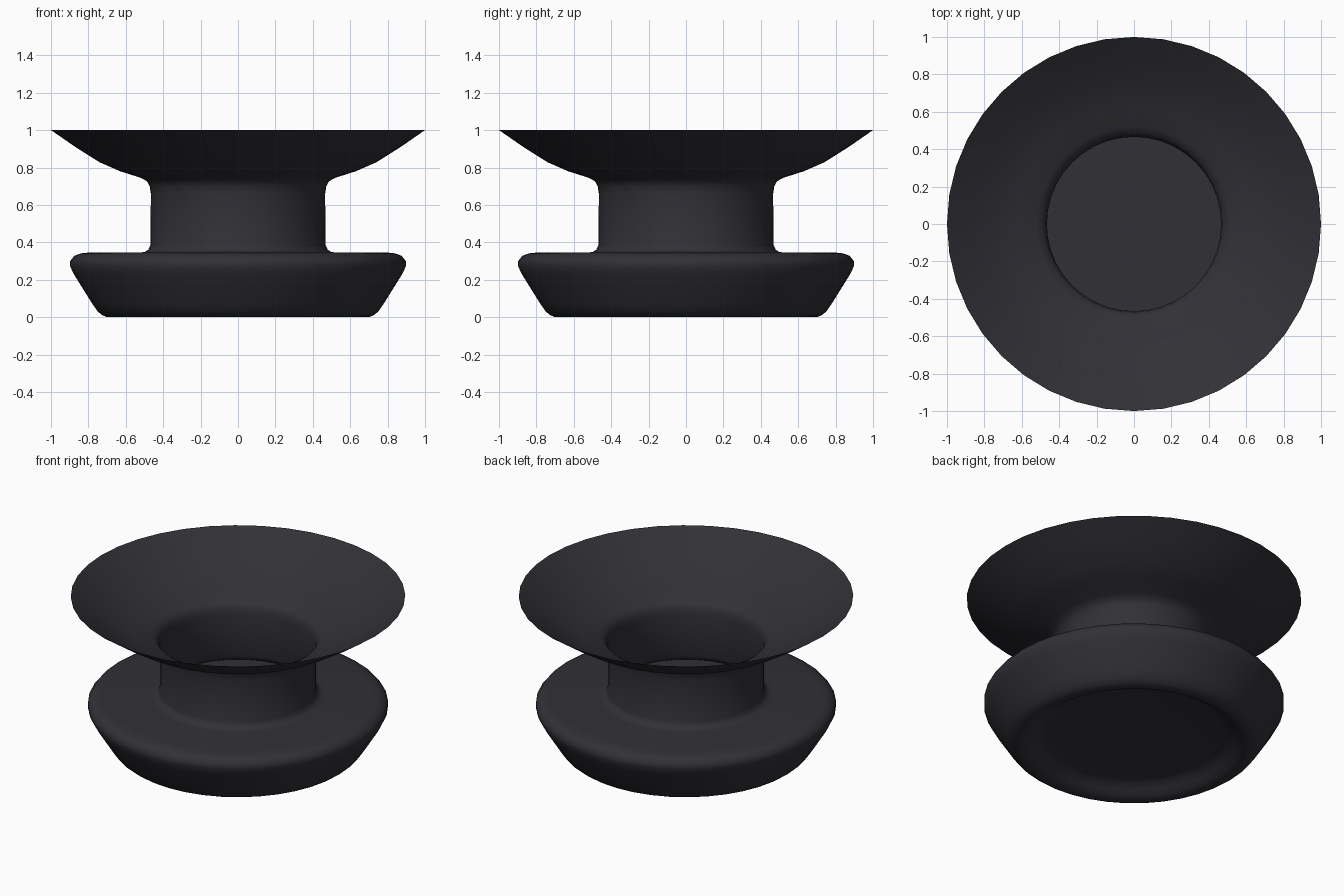
import bpy, bmesh, math

if "Cube" in bpy.data.objects:
    bpy.data.objects.remove(bpy.data.objects["Cube"])

SEGMENTS = 40

charcoal = bpy.data.materials.new("charcoal")
charcoal.diffuse_color = (0.030, 0.030, 0.037, 1)
charcoal.use_nodes = True
charcoal.node_tree.nodes["Principled BSDF"].inputs["Base Color"].default_value = charcoal.diffuse_color


def lathe(name, profile):
    """Spin an (r, z) profile around the z axis; r = 0 becomes a pole."""
    bm = bmesh.new()
    rings = []
    for r, z in profile:
        if r == 0:
            rings.append([bm.verts.new((0, 0, z))] * SEGMENTS)
        else:
            rings.append([bm.verts.new((r * math.cos(2 * math.pi * i / SEGMENTS),
                                        r * math.sin(2 * math.pi * i / SEGMENTS), z))
                          for i in range(SEGMENTS)])
    for a, b in zip(rings, rings[1:]):
        for i in range(SEGMENTS):
            j = (i + 1) % SEGMENTS
            quad = list(dict.fromkeys((a[i], a[j], b[j], b[i])))
            bm.faces.new(quad)
    mesh = bpy.data.meshes.new(name)
    bm.to_mesh(mesh)
    bm.free()
    obj = bpy.data.objects.new(name, mesh)
    bpy.context.collection.objects.link(obj)
    mesh.materials.append(charcoal)
    bpy.ops.object.select_all(action='DESELECT')
    obj.select_set(True)
    bpy.context.view_layer.objects.active = obj
    bpy.ops.object.shade_smooth_by_angle(angle=math.radians(50))
    return obj


# Rounded base with recessed underside, neck and thin flared bowl
lathe("spool_body", [
    (0, 0.07), (0.53, 0.07), (0.57, 0.063), (0.61, 0.035), (0.64, 0.012),
    (0.67, 0.001), (0.70, 0.0), (0.725, 0.01), (0.75, 0.03), (0.78, 0.073),
    (0.875, 0.225), (0.897, 0.27), (0.897, 0.30), (0.875, 0.328), (0.84, 0.341),
    (0.80, 0.345), (0.53, 0.345), (0.50, 0.348), (0.48, 0.36), (0.468, 0.385),
    (0.466, 0.66), (0.472, 0.70), (0.487, 0.727), (0.52, 0.745), (0.63, 0.78),
    (0.74, 0.828), (0.87, 0.91), (1.0, 1.0)])

# Flat floor closing the bottom of the hollow neck
lathe("neck_floor", [(0.472, 0.362), (0, 0.362)][::-1])
